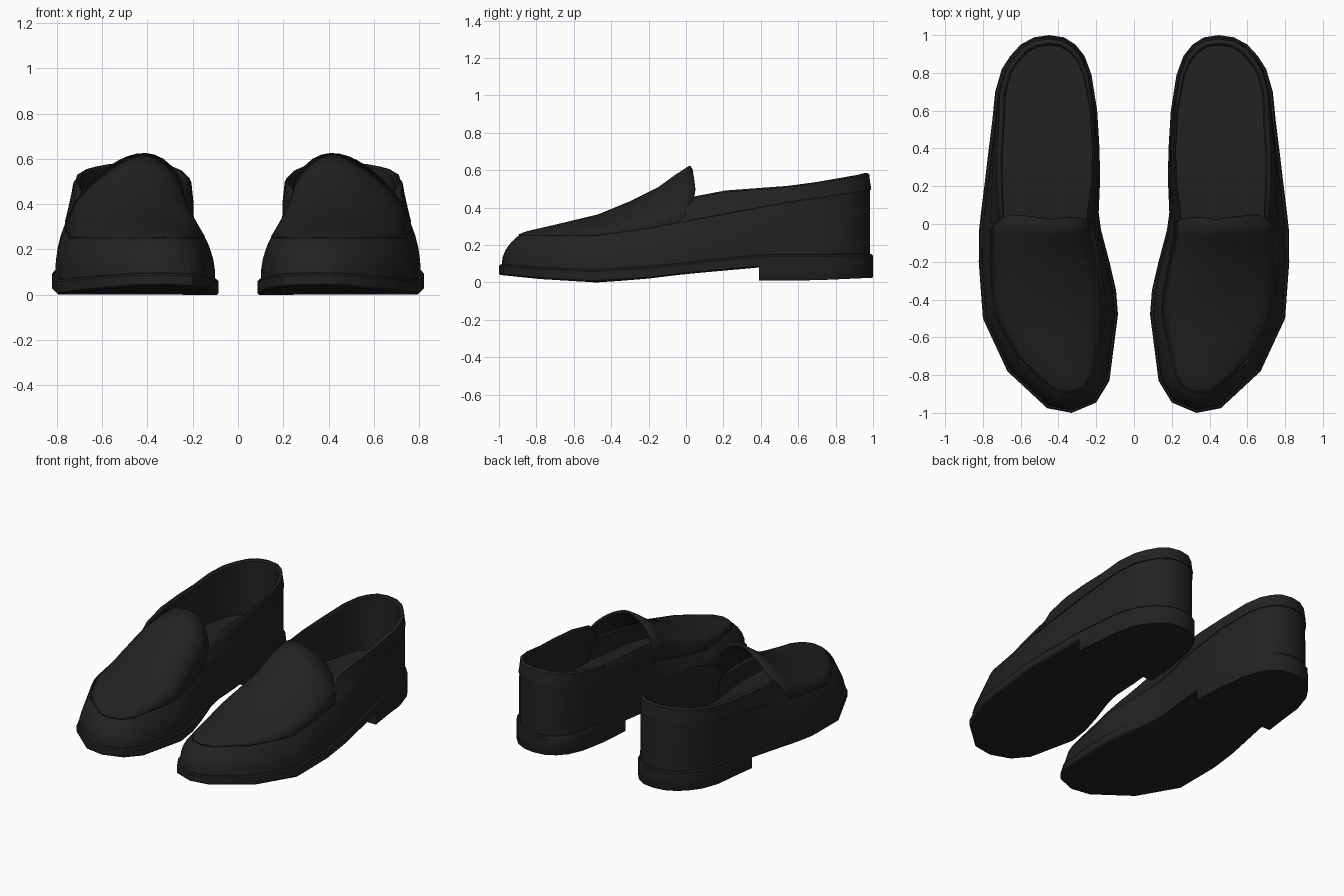
import bpy, math
from mathutils import Vector

if "Cube" in bpy.data.objects:
    bpy.data.objects.remove(bpy.data.objects["Cube"])

leather = bpy.data.materials.new("black_leather")
leather.diffuse_color = (0.016, 0.016, 0.016, 1)
leather.use_nodes = True
leather.node_tree.nodes["Principled BSDF"].inputs["Base Color"].default_value = leather.diffuse_color

# Plan outline of one shoe: toe, outer side, heel, inner side
OUT = [(.33, -1), (.46, -.975), (.67, -.78), (.80, -.5), (.822, -.2), (.82, -.03), (.81, .06),
       (.79, .22), (.77, .39), (.75, .55), (.735, .7), (.70, .82), (.655, .89), (.60, .95), (.53, .988), (.45, 1),
       (.37, .988), (.31, .95), (.262, .89), (.225, .79), (.195, .6), (.182, .39), (.18, .22), (.187, .06),
       (.175, -.03), (.13, -.2), (.095, -.35), (.085, -.48), (.13, -.83), (.20, -.945)]
N = len(OUT)


def interp(y, table):
    if y <= table[0][0]:
        return table[0][1]
    for (a, va), (b, vb) in zip(table, table[1:]):
        if y <= b:
            return va + (vb - va) * (y - a) / (b - a) if b > a else vb
    return table[-1][1]


def curve(*pts):
    return lambda y: interp(y, pts)


# Height and inset curves along the shoe length
sole_bot = curve((-1, .04), (-.75, .015), (-.48, 0), (-.25, .015), (0, .045), (.39, .08), (1, .09))
sole_top = curve((-1, .095), (-.75, .075), (-.48, .065), (-.25, .078), (0, .105), (.39, .145), (1, .15))
heel_bot = curve((.39, .01), (.7, .012), (1, .025))
seam_z = curve((-1, .25), (-.5, .25), (-.25, .28), (0, .325), (.5, .42), (1, .495))
seam_in = curve((-1, .105), (-.8, .085), (-.5, .06), (0, .06), (.4, .03), (1, .015))
collar_z = curve((-.05, .34), (.06, .46), (.2, .49), (.6, .52), (.95, .575), (1, .585))
collar_in = curve((0, .105), (.06, .1), (.3, .055), (.7, .03), (1, .025))
inner_f = curve((-.3, 1), (.1, .45), (.6, .6), (1, 1))


def ring(inset, height):
    """Outline moved inward by inset(y) at height(y)."""
    pts = []
    for i, (x, y) in enumerate(OUT):
        a, b = Vector(OUT[i - 1]), Vector(OUT[(i + 1) % N])
        p = Vector((x, y))
        t = (p - a).normalized() + (b - p).normalized()
        t.normalize()
        f = inner_f(y) if x < .45 else 1
        d = inset(y) * f
        pts.append((x - t.y * d, y + t.x * d, height(y)))
    return pts


def flat(v):
    return lambda y: v


def make(name, verts, faces, angle=35):
    me = bpy.data.meshes.new(name)
    me.from_pydata(verts, [], faces)
    me.materials.append(leather)
    ob = bpy.data.objects.new(name, me)
    bpy.context.collection.objects.link(ob)
    bpy.ops.object.select_all(action='DESELECT')
    ob.select_set(True)
    bpy.context.view_layer.objects.active = ob
    bpy.ops.object.shade_smooth_by_angle(angle=math.radians(angle))
    ob.modifiers.new("pair", 'MIRROR').use_mirror_merge = False
    return ob


def loft(name, rings, closed=True, caps=(False, False), angle=35):
    n = len(rings[0])
    verts = [p for r in rings for p in r]
    faces = []
    for k in range(len(rings) - 1):
        for i in range(n if closed else n - 1):
            j = (i + 1) % n
            faces.append((k * n + i, k * n + j, (k + 1) * n + j, (k + 1) * n + i))
    # Caps are strips across the shoe so they follow its curved length
    for base, on in ((0, caps[0]), ((len(rings) - 1) * n, caps[1])):
        if on:
            lo, hi = 0, n - 1
            while hi - lo > 2:
                quad = (lo, lo + 1, hi - 1, hi)
                faces.append(tuple(base + q for q in (quad if base else quad[::-1])))
                lo, hi = lo + 1, hi - 1
            if hi - lo == 2:
                tri = (lo, lo + 1, hi)
                faces.append(tuple(base + q for q in (tri if base else tri[::-1])))
    return make(name, verts, faces, angle)


# Sole with its welt edge
mid = lambda y: sole_top(y) - .008
loft("sole", [ring(flat(.008), sole_bot), ring(flat(0), lambda y: sole_bot(y) + .008),
              ring(flat(0), mid), ring(flat(.006), sole_top),
              ring(flat(.02), lambda y: sole_top(y) + .004)], caps=(True, True))

# Heel block under the rear of the sole
rear = [i for i in range(N) if OUT[i][1] >= .39]
pick = lambda r, ids: [r[i] for i in ids]
loft("heel", [pick(ring(flat(.004), heel_bot), rear), pick(ring(flat(0), lambda y: heel_bot(y) + .006), rear),
              pick(ring(flat(0), lambda y: sole_bot(y) + .01), rear)], caps=(True, True))


# Side wall of the upper, from sole to seam
def wall_ring(f):
    return ring(lambda y: .015 + (seam_in(y) - .015) * f ** 2.2,
                lambda y: sole_top(y) + (seam_z(y) - sole_top(y)) * f)


loft("side_wall", [wall_ring(f) for f in (0, .25, .5, .75, .9, 1)])

# Collar band, rolled rim and lining around the foot opening
back = [i for i in range(N) if OUT[i][1] >= -.05]
insole_z = lambda y: sole_top(y) + .06
blend = lambda f, o=0: ring(lambda y: seam_in(y) + (collar_in(y) - seam_in(y)) * f + o,
                            lambda y: seam_z(y) + (collar_z(y) - seam_z(y)) * f)
collar = [blend(0), blend(.02, -.006), blend(.5, -.004), blend(.93, -.004), blend(1, .006),
          blend(1, .018), blend(.9, .028), blend(0, .035),
          ring(flat(.055), insole_z)]
loft("collar_and_lining", [pick(r, back) for r in collar], closed=False)

# Insole
loft("insole", [ring(flat(.04), lambda y: insole_z(y) - .02), ring(flat(.045), insole_z)], caps=(False, True))

# Vamp: arched panel from toe seam to throat, with a raised tongue
seam = ring(seam_in, seam_z)
outer = [(p[1], p[0]) for p in seam[:9]]
inner = [(p[1], p[0]) for p in [seam[0]] + seam[:20:-1]]
apex = curve((-.9, .25), (-.86, .268), (-.72, .30), (-.47, .36), (-.3, .43), (-.15, .505), (-.06, .57), (.015, .622))
toe_y = seam[0][1]
rows = []
COLS = 14
for y in [toe_y + .001, -.875, -.85, -.79, -.7, -.6, -.47, -.38, -.3, -.22, -.15, -.06, .015]:
    xo, xi = interp(y, outer), interp(y, inner)
    power = interp(y, [(-.9, .6), (-.4, .65), (0, .68)])
    skew = interp(y, [(-.9, .95), (-.4, .8), (0, .7)])
    row = []
    for k in range(COLS + 1):
        s = k / COLS
        arch = max(0, math.sin(math.pi * s ** skew)) ** power
        z = seam_z(y) + .004 + (apex(y) - seam_z(y)) * arch
        # Throat edge sweeps back a little on both sides of the tongue
        dy = .04 * abs(2 * s - .8) ** .8 * min(1, 5 * s, 5 * (1 - s)) if y > 0 else 0
        row.append((xi + (xo - xi) * s, y + dy, z))
    rows.append(row)
vamp = loft("vamp", rows, closed=False, angle=40)
if vamp.data.polygons[40].normal.z < 0:
    vamp.data.flip_normals()
sol = vamp.modifiers.new("thickness", 'SOLIDIFY')
sol.thickness = .014
sol.offset = -1
